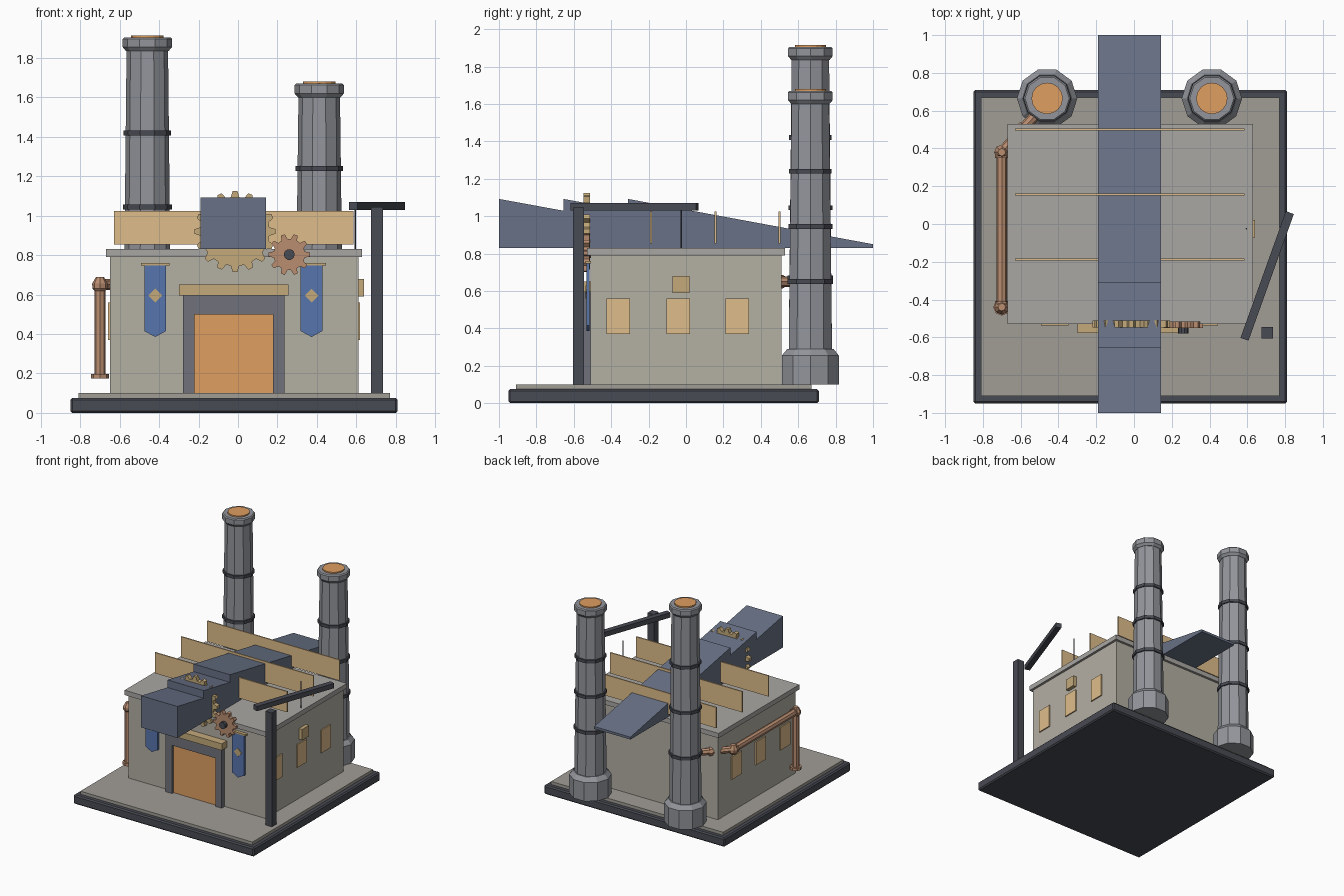
import bpy, bmesh
from math import sin, cos, pi, radians
from mathutils import Vector

if "Cube" in bpy.data.objects:
    bpy.data.objects.remove(bpy.data.objects["Cube"])


def mat(name, r, g, b):
    m = bpy.data.materials.new(name)
    m.diffuse_color = tuple((c / 255) ** 2.2 for c in (r, g, b)) + (1,)
    m.use_nodes = True
    m.node_tree.nodes["Principled BSDF"].inputs["Base Color"].default_value = m.diffuse_color
    return m


STONE = mat("stone", 178, 174, 162)
SLAB = mat("slab", 160, 156, 149)
ROOF = mat("roof", 168, 166, 162)
IRON = mat("iron", 74, 76, 84)
STEEL = mat("steel", 112, 114, 122)
BRICK = mat("chimney", 146, 148, 154)
SLATE = mat("slate", 104, 113, 133)
BRASS = mat("brass", 194, 168, 122)
COPPER = mat("copper", 184, 140, 112)
GLOW = mat("glow", 222, 157, 97)
GLASS = mat("glass", 222, 188, 138)
BLUE = mat("cloth", 88, 116, 172)


def finish(name, bm, m):
    bmesh.ops.recalc_face_normals(bm, faces=bm.faces)
    me = bpy.data.meshes.new(name)
    bm.to_mesh(me)
    bm.free()
    me.materials.append(m)
    ob = bpy.data.objects.new(name, me)
    bpy.context.collection.objects.link(ob)
    return ob


def box(name, x, y, z, m, bevel=0):
    bm = bmesh.new()
    bmesh.ops.create_cube(bm, size=1)
    for v in bm.verts:
        v.co = [(a + b) / 2 + c * (b - a) for c, (a, b) in zip(v.co, (x, y, z))]
    if bevel:
        bmesh.ops.bevel(bm, geom=bm.edges[:], offset=bevel, segments=1, affect='EDGES')
    return finish(name, bm, m)


def prism(name, pts, axis, a, b, m):
    """Extrude a 2D outline along x (points are y,z) or y (points are x,z)."""
    bm = bmesh.new()
    put = (lambda p, t: (t, p[0], p[1])) if axis == 'x' else (lambda p, t: (p[0], t, p[1]))
    f = bm.faces.new([bm.verts.new(put(p, a)) for p in pts])
    ext = bmesh.ops.extrude_face_region(bm, geom=[f])
    off = Vector((b - a, 0, 0) if axis == 'x' else (0, b - a, 0))
    bmesh.ops.translate(bm, vec=off, verts=[g for g in ext['geom'] if isinstance(g, bmesh.types.BMVert)])
    return finish(name, bm, m)


def lathe(name, x, y, prof, n, m):
    bm = bmesh.new()
    rings = [[bm.verts.new((x + r * cos(2 * pi * i / n), y + r * sin(2 * pi * i / n), z))
              for i in range(n)] for r, z in prof]
    for a, b in zip(rings, rings[1:]):
        for i in range(n):
            bm.faces.new((a[i], a[(i + 1) % n], b[(i + 1) % n], b[i]))
    bm.faces.new(rings[0])
    bm.faces.new(rings[-1])
    return finish(name, bm, m)


def rod(name, p, q, r, n, m):
    p, q = Vector(p), Vector(q)
    d = q - p
    ob = lathe(name, 0, 0, [(r, 0), (r, d.length)], n, m)
    ob.location = p
    ob.rotation_euler = d.to_track_quat('Z', 'Y').to_euler()
    return ob


def gear(name, x, z, root, tip, teeth, y0, y1, m):
    pts = []
    for i in range(teeth):
        for r, t in ((root, -.32), (tip, -.15), (tip, .15), (root, .32)):
            a = 2 * pi * (i + t) / teeth
            pts.append((x + r * cos(a), z + r * sin(a)))
    return prism(name, pts, 'y', y0, y1, m)


# Base and main hall
box("base", (-.85, .81), (-.95, .71), (0, .075), IRON, .01)
box("floor_slab", (-.81, .77), (-.91, .67), (.07, .1), SLAB)
box("hall", (-.65, .61), (-.51, .51), (.1, .79), STONE)
box("roof_slab", (-.67, .63), (-.53, .53), (.79, .83), ROOF)

# Sawtooth roof and its glass strips
prism("sawtooth_roof", [(-1, .83), (-1, 1.092), (-.655, 1.029), (-.655, 1.092), (-.31, 1.029),
                        (-.31, 1.092), (1, .85), (1, .83)], 'x', -.19, .143, SLATE)
for i, y in enumerate((-.187, .157, .5)):
    box(f"roof_glass_{i}", (-.63, .585), (y - .005, y + .005), (.853, 1.025), GLASS)

# Chimneys with rings, cap and glowing mouth
for tag, x, top, rings in (("tall", -.46, 1.905, (.67, 1.045, 1.42)),
                           ("short", .412, 1.67, (.65, .945, 1.24))):
    y = .665
    lathe(f"{tag}_chimney_base", x, y, [(.16, .1), (.16, .255), (.13, .29)], 10, BRICK)
    lathe(f"{tag}_chimney_shaft", x, y, [(.122, .25), (.105, top - .04)], 10, BRICK)
    lathe(f"{tag}_chimney_cap", x, y, [(.108, top - .07), (.125, top - .05), (.125, top - .008),
                                       (.117, top)], 10, BRICK)
    lathe(f"{tag}_chimney_mouth", x, y, [(.083, top - .02), (.083, top + .01)], 16, GLOW)
    for i, z in enumerate(rings):
        r = .128 - .008 * i / 2
        lathe(f"{tag}_chimney_ring_{i}", x, y, [(r, z - .013), (r, z + .013)], 10, IRON)

# Side windows
for side, x in (("right", .61), ("left", -.65)):
    for i, y in enumerate((-.362, -.042, .273)):
        box(f"{side}_window_{i}", (x - .01, x + .01), (y - .063, y + .063), (.37, .56), GLASS)

# Furnace door
box("door_jamb_left", (-.28, -.22), (-.55, -.5), (.1, .595), STEEL)
box("door_jamb_right", (.178, .235), (-.55, -.5), (.1, .595), STEEL)
box("door_head", (-.22, .178), (-.55, -.5), (.5, .595), STEEL)
box("door_glow", (-.22, .178), (-.53, -.5), (.1, .5), GLOW)
box("door_lintel", (-.3, .255), (-.577, -.5), (.595, .65), BRASS)

# Banners
for side, x in (("left", -.42), ("right", .373)):
    prism(f"{side}_banner", [(x - .055, .75), (x + .055, .75), (x + .055, .415), (x, .385),
                             (x - .055, .415)], 'y', -.532, -.515, BLUE)
    prism(f"{side}_banner_emblem", [(x - .035, .595), (x, .63), (x + .035, .595), (x, .56)],
          'y', -.537, -.53, BRASS)
    box(f"{side}_banner_rod", (x - .073, x + .073), (-.537, -.51), (.748, .761), BRASS)

# Gears
gear("large_gear", -.015, .92, .175, .205, 16, -.547, -.512, BRASS)
gear("small_gear", .26, .803, .08, .105, 10, -.55, -.515, COPPER)
rod("large_gear_hub", (-.015, -.5, .92), (-.015, -.58, .92), .05, 10, IRON)
rod("small_gear_hub", (.26, -.5, .803), (.26, -.58, .803), .028, 10, IRON)

# Copper pipe
path = [(-.7, -.44, .18), (-.7, -.44, .65), (-.7, .38, .65), (-.5, .6, .65)]
for i in range(3):
    rod(f"pipe_{i}", path[i], path[i + 1], .028, 8, COPPER)
for i in (1, 2):
    lathe(f"pipe_elbow_{i}", path[i][0], path[i][1],
          [(.02, .61), (.038, .63), (.04, .655), (.02, .69)], 8, COPPER)
rod("pipe_foot_flange", (-.7, -.44, .175), (-.7, -.44, .197), .045, 8, COPPER)
rod("pipe_front_collar", (-.7, -.41, .65), (-.7, -.425, .65), .036, 8, COPPER)
rod("pipe_back_collar", (-.7, .35, .65), (-.7, .365, .65), .036, 8, COPPER)
rod("pipe_wall_flange", (-.59, .501, .65), (-.575, .5175, .65), .036, 8, COPPER)

# Crane
box("crane_post", (.675, .735), (-.605, -.545), (.1, 1.045), IRON)
arm = box("crane_arm", (-.0225, .0225), (-.356, .356), (1.03, 1.07), IRON)
arm.location = (.705, -.275, 0)
arm.rotation_euler.z = radians(-19.7)
rod("crane_cable", (.595, -.025, .65), (.595, -.025, 1.05), .004, 6, IRON)
box("crane_hook_block", (.55, .64), (-.072, .02), (.59, .68), BRASS)
